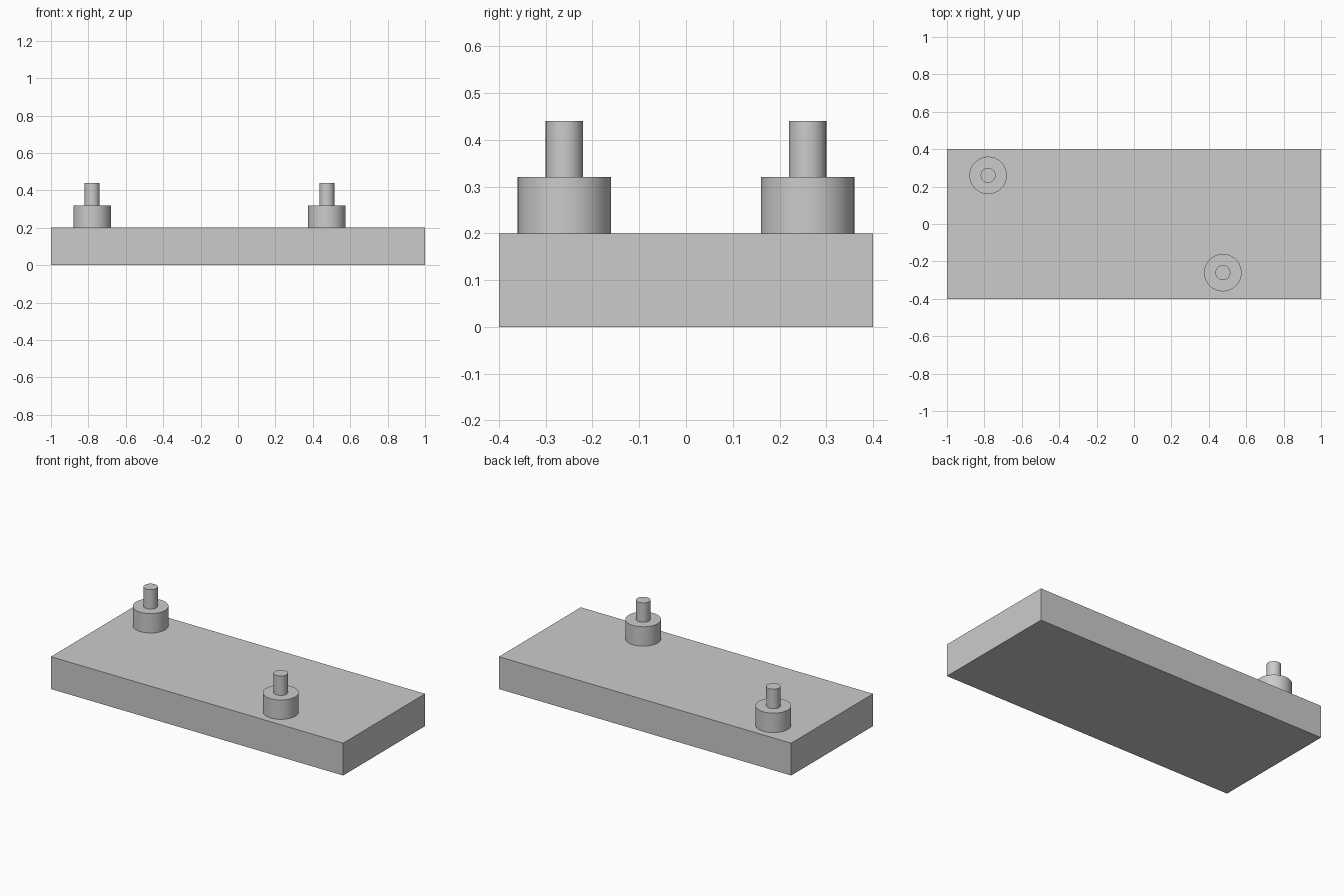
import bpy
import math

cube = bpy.data.objects.get("Cube")
if cube:
    bpy.data.objects.remove(cube, do_unlink=True)

# Single plain grey for the whole model
grey = bpy.data.materials.new("light_grey")
grey.use_nodes = True
colour = (0.6, 0.6, 0.6, 1)
grey.diffuse_color = colour
grey.node_tree.nodes["Principled BSDF"].inputs["Base Color"].default_value = colour

BASE_TOP = 0.2
STEP = 0.12


def finish(name):
    obj = bpy.context.object
    obj.name = name
    obj.data.materials.append(grey)
    return obj


def cylinder(name, x, y, bottom, radius):
    bpy.ops.mesh.primitive_cylinder_add(
        vertices=64, radius=radius, depth=STEP, location=(x, y, bottom + STEP / 2))
    finish(name)
    bpy.ops.object.shade_smooth_by_angle(angle=math.radians(30))


# Base slab
bpy.ops.mesh.primitive_cube_add(size=1, location=(0, 0, BASE_TOP / 2))
base = finish("base_plate")
base.scale = (2, 0.8, BASE_TOP)
bpy.ops.object.transform_apply(location=False, rotation=False, scale=True)

# Two stepped locating posts: wide boss with a thin pin on top
for side, x, y in (("back_right", -0.78, 0.26), ("front_left", 0.475, -0.26)):
    cylinder(side + "_boss", x, y, BASE_TOP, 0.1)
    cylinder(side + "_pin", x, y, BASE_TOP + STEP, 0.04)
